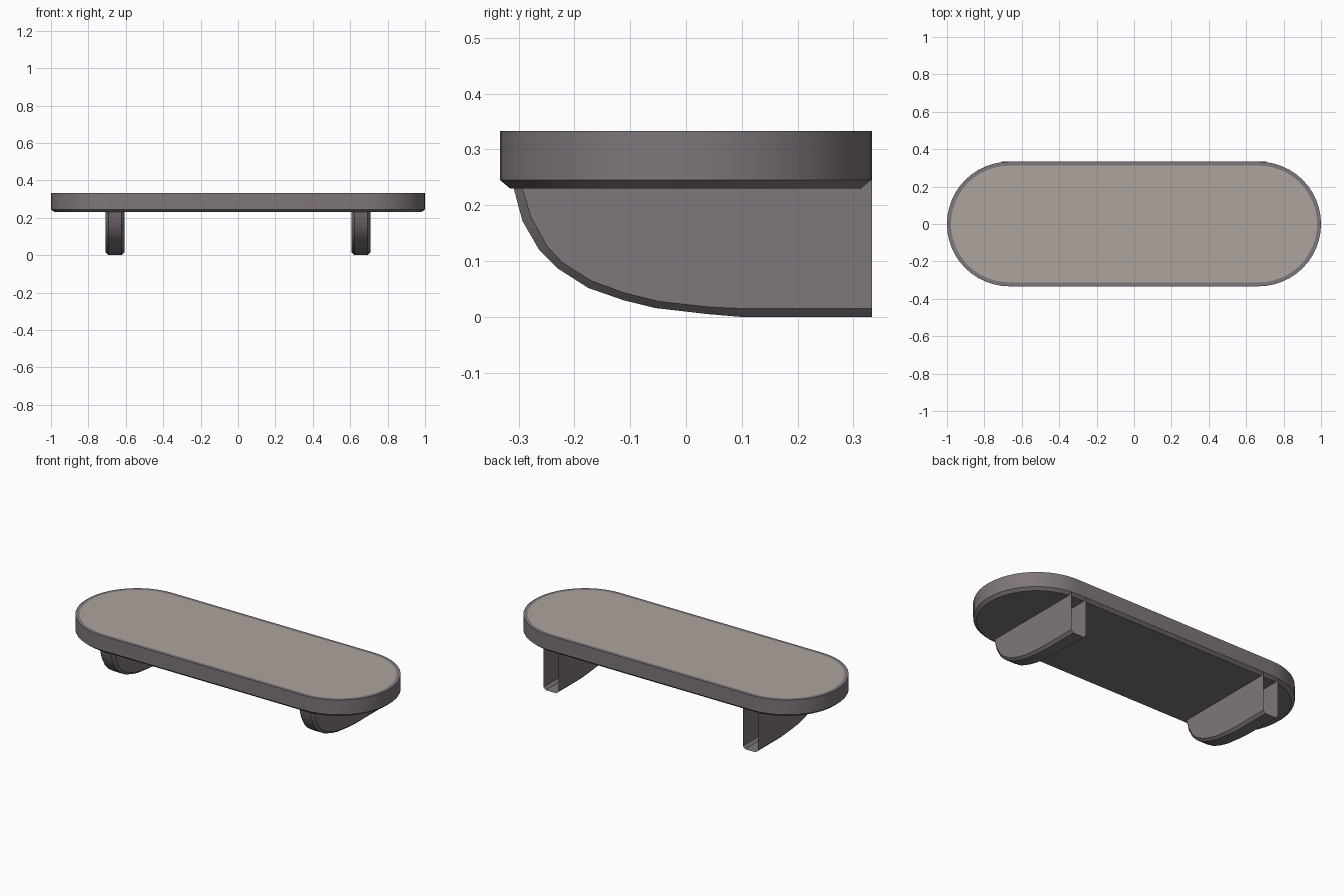
import bpy
import math

if "Cube" in bpy.data.objects:
    bpy.data.objects.remove(bpy.data.objects["Cube"])

R = 0.333          # shelf half depth and end radius
CX = 1.0 - R       # centre of each rounded end
SEG = 24           # segments per rounded end


def material(name, rgb):
    m = bpy.data.materials.new(name)
    m.diffuse_color = (*rgb, 1)
    m.use_nodes = True
    m.node_tree.nodes["Principled BSDF"].inputs["Base Color"].default_value = m.diffuse_color
    return m


def make_object(name, verts, faces, mat, location=(0, 0, 0)):
    me = bpy.data.meshes.new(name)
    me.from_pydata(verts, [], faces)
    me.materials.append(mat)
    ob = bpy.data.objects.new(name, me)
    ob.location = location
    bpy.context.collection.objects.link(ob)
    bpy.ops.object.select_all(action='DESELECT')
    ob.select_set(True)
    bpy.context.view_layer.objects.active = ob
    bpy.ops.object.shade_smooth_by_angle(angle=math.radians(30))
    return ob


def stadium(inset, z):
    r = R - inset
    pts = []
    for cx, start in ((CX, -math.pi / 2), (-CX, math.pi / 2)):
        for i in range(SEG + 1):
            a = start + math.pi * i / SEG
            pts.append((cx + r * math.cos(a), r * math.sin(a), z))
    return pts


body = material("body_mauve_grey", (0.21, 0.18, 0.20))
tan = material("panel_tan", (0.42, 0.37, 0.34))

# Shelf board: bevelled underside, straight wall and flat top rim
rings = [(0.018, 0.23), (0, 0.245), (0, 0.333), (0.021, 0.333)]
n = 2 * (SEG + 1)
verts = [p for inset, z in rings for p in stadium(inset, z)]
faces = [tuple(reversed(range(n)))]
for k in range(len(rings) - 1):
    for i in range(n):
        j = (i + 1) % n
        faces.append((k * n + i, k * n + j, (k + 1) * n + j, (k + 1) * n + i))
make_object("shelf_board", verts, faces, body)

# Top panel, flush inside the rim
make_object("top_panel", stadium(0.021, 0.333), [tuple(range(n))], tan)

# Brackets: curved shells, open at the back, with bevelled edges
outer = [(-0.312, 0.245), (-0.308, 0.228), (-0.293, 0.172), (-0.263, 0.12),
         (-0.23, 0.087), (-0.175, 0.052), (-0.112, 0.03), (-0.055, 0.016),
         (0.04, 0.005), (0.1, 0.0), (R, 0.0)]
inner = [(-0.297, 0.245), (-0.293, 0.23), (-0.278, 0.18), (-0.249, 0.127),
         (-0.222, 0.098), (-0.17, 0.065), (-0.11, 0.043), (-0.05, 0.028),
         (0.04, 0.018), (0.1, 0.015), (R, 0.015)]
W, B = 0.05, 0.035
verts, faces = [], []
for (yo, zo), (yi, zi) in zip(outer, inner):
    verts += [(-W, yi, zi), (-B, yo, zo), (B, yo, zo), (W, yi, zi)]
m = len(outer)
for i in range(m - 1):
    for j in range(3):
        a = 4 * i + j
        faces.append((a, a + 4, a + 5, a + 1))
verts += [(-W, R, 0.245), (W, R, 0.245)]
faces.append(tuple(4 * i + 3 for i in range(m)) + (4 * m + 1,))
faces.append((4 * m,) + tuple(4 * i for i in reversed(range(m))))
for side, x in (("left", -0.658), ("right", 0.658)):
    make_object(side + "_bracket", verts, faces, body, (x, 0, 0))
